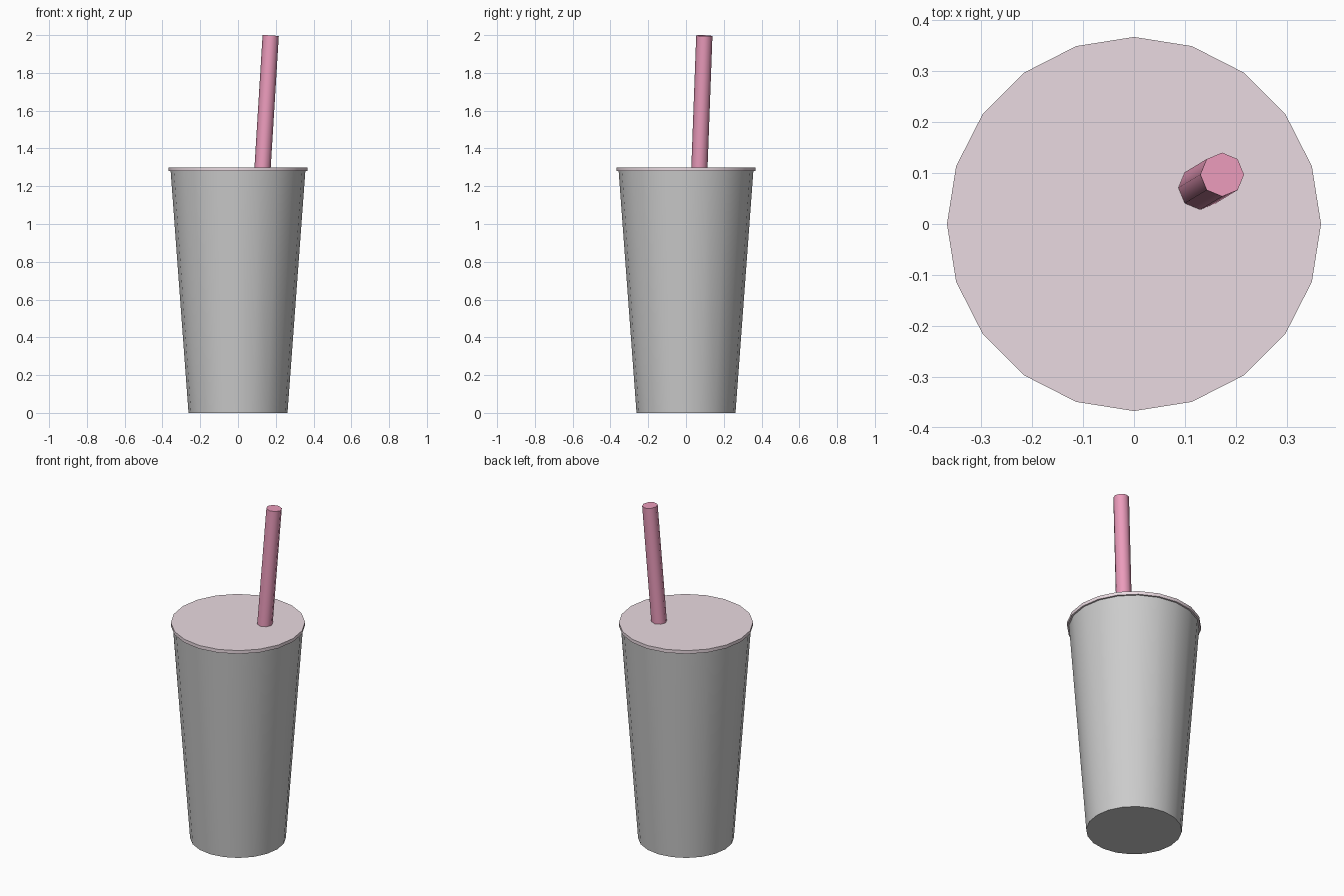
import bpy
import math
from mathutils import Vector

if "Cube" in bpy.data.objects:
    bpy.data.objects.remove(bpy.data.objects["Cube"])


def material(name, colour):
    mat = bpy.data.materials.new(name)
    mat.diffuse_color = (*colour, 1.0)
    mat.use_nodes = True
    mat.node_tree.nodes["Principled BSDF"].inputs["Base Color"].default_value = mat.diffuse_color
    return mat


def tapered(name, sides, r_low, r_high, low, high, mat=None):
    """Round part running from point low to point high."""
    low, high = Vector(low), Vector(high)
    axis = high - low
    bpy.ops.mesh.primitive_cone_add(vertices=sides, radius1=r_low, radius2=r_high,
                                    depth=axis.length, location=(low + high) / 2)
    obj = bpy.context.object
    obj.name = name
    obj.rotation_euler = Vector((0, 0, 1)).rotation_difference(axis).to_euler()
    if mat:
        obj.data.materials.append(mat)
    bpy.ops.object.shade_smooth_by_angle(angle=math.radians(50))
    return obj


lid_pink = material("pale_pink", (0.82, 0.70, 0.75))
straw_pink = material("straw_pink", (0.83, 0.33, 0.50))

# Tapered cup
tapered("cup", 20, 0.262, 0.357, (0, 0, 0), (0, 0, 1.285))

# Thin overhanging lid
tapered("lid", 20, 0.367, 0.367, (0, 0, 1.28), (0, 0, 1.30), lid_pink)

# Leaning straw, passing through the lid into the cup
top = Vector((0.173, 0.097, 1.997))
lean = Vector((0.043, 0.026, 0.70))
tapered("straw", 8, 0.043, 0.043, top - lean * 2.5, top, straw_pink)
